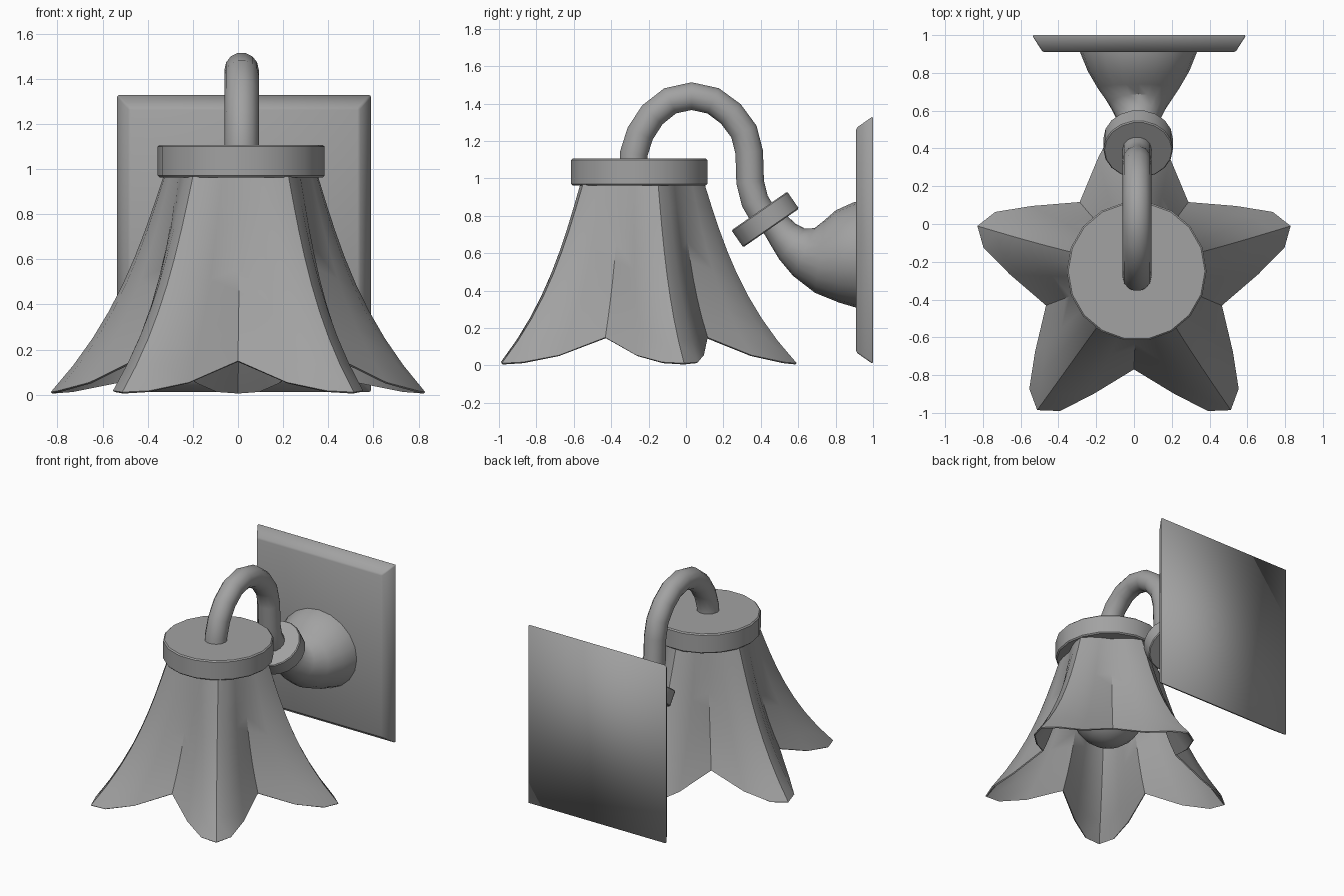
import bpy, bmesh
from math import sin, cos, pi, radians
from mathutils import Vector

if "Cube" in bpy.data.objects:
    bpy.data.objects.remove(bpy.data.objects["Cube"])

# dark grey finish shared by all parts
GREY = bpy.data.materials.new("dark_grey")
GREY.diffuse_color = (0.36, 0.36, 0.36, 1)
GREY.use_nodes = True
GREY.node_tree.nodes["Principled BSDF"].inputs["Base Color"].default_value = GREY.diffuse_color


def finish(name, bm, bevel=0.0, angle=35, thickness=0.0):
    if not thickness:
        bmesh.ops.recalc_face_normals(bm, faces=bm.faces[:])
    me = bpy.data.meshes.new(name)
    bm.to_mesh(me)
    bm.free()
    me.materials.append(GREY)
    ob = bpy.data.objects.new(name, me)
    bpy.context.collection.objects.link(ob)
    bpy.ops.object.select_all(action='DESELECT')
    ob.select_set(True)
    bpy.context.view_layer.objects.active = ob
    if thickness:
        mod = ob.modifiers.new("thickness", 'SOLIDIFY')
        mod.thickness = thickness
        mod.offset = -1
        bpy.ops.object.modifier_apply(modifier=mod.name)
    bpy.ops.object.shade_smooth_by_angle(angle=radians(angle))
    if bevel:
        mod = ob.modifiers.new("bevel", 'BEVEL')
        mod.width = bevel
        mod.segments = 1
    return ob


def loft(name, path, x, sides=16, x_scale=1.0, bevel=0.0):
    """Round sections swept along a (y, z, radius) path in the plane x."""
    bm = bmesh.new()
    rings = []
    for i, (y, z, r) in enumerate(path):
        a, b = path[max(i - 1, 0)], path[min(i + 1, len(path) - 1)]
        t = Vector((0, b[0] - a[0], b[1] - a[1])).normalized()
        side = Vector((x_scale, 0, 0))
        up = Vector((0, -t.z, t.y))
        c = Vector((x, y, z))
        rings.append([bm.verts.new(c + r * (cos(k * 2 * pi / sides) * side
                      + sin(k * 2 * pi / sides) * up)) for k in range(sides)])
    for p, q in zip(rings, rings[1:]):
        for k in range(sides):
            n = (k + 1) % sides
            bm.faces.new((p[k], p[n], q[n], q[k]))
    bm.faces.new(rings[0])
    bm.faces.new(rings[-1])
    return finish(name, bm, bevel)


# wall plate with a chamfered front
bm = bmesh.new()
bmesh.ops.create_cube(bm, size=1)
for v in bm.verts:
    front = v.co.y < 0
    v.co = (0.027 + v.co.x * (1.02 if front else 1.135),
            0.91 if front else 1.0,
            0.67 + v.co.z * (1.20 if front else 1.325))
finish("wall_plate", bm, bevel=0.008, angle=180)

# flared horn from the plate to the collar
loft("wall_horn", [(0.45, 0.79, 0.075), (0.485, 0.745, 0.079), (0.52, 0.70, 0.088),
                   (0.567, 0.65, 0.107), (0.63, 0.607, 0.14), (0.715, 0.583, 0.196),
                   (0.81, 0.583, 0.247), (0.91, 0.59, 0.284), (0.999, 0.59, 0.295)],
     0.024, 20, 1.09)

# tilted collar
loft("collar", [(0.392, 0.826, 0.184), (0.455, 0.735, 0.184)], 0.022, 18, bevel=0.006)

# hooked arm
arm = [(-0.28, 1.05), (-0.28, 1.13), (-0.245, 1.24), (-0.18, 1.34), (-0.085, 1.415),
       (0.03, 1.44), (0.145, 1.415), (0.24, 1.345), (0.31, 1.25), (0.338, 1.14),
       (0.343, 0.98), (0.368, 0.88), (0.43, 0.775)]
loft("hooked_arm", [(y, z, 0.076) for y, z in arm], 0.016, 14)

# cap over the shade
loft("shade_cap", [(-0.25, 0.963, 0.37), (-0.25, 1.107, 0.37)], 0.014, 18, bevel=0.008)

# bulb inside the shade
loft("bulb", [(-0.27, 0.98, 0.10), (-0.27, 0.84, 0.11)]
     + [(-0.27, 0.55 - 0.25 * cos(a), 0.25 * sin(a))
        for a in [pi * k / 12 for k in range(10, 0, -1)]]
     + [(-0.27, 0.301, 0.01)], 0.005, 18)

# five-petal flower shade: half petal rim as (outward, sideways, z)
half = [(0.872, 0.0, 0.012), (0.805, 0.10, 0.018), (0.63, 0.19, 0.055), (0.396, 0.288, 0.15)]
petal = [(u, -v, z) for u, v, z in half[:0:-1]] + half[:3]
R_TOP, Z_TOP, ROWS = 0.36, 0.968, 8
bm = bmesh.new()
grid = []
for i in range(ROWS + 1):
    s = i / ROWS
    f = 0.62 * s + 0.38 * s ** 3
    row = []
    for p in range(5):
        a = pi / 2 + p * 2 * pi / 5
        out, side = Vector((cos(a), sin(a), 0)), Vector((-sin(a), cos(a), 0))
        for u, v, z in petal:
            # the top is a bulged pentagon with its corners on the petal ridges
            w = abs(v) / 0.288
            tu = R_TOP * (1 - w ** 1.5 * sin(pi / 5) ** 2)
            tv = R_TOP * sin(pi / 5) * cos(pi / 5) * v / 0.288
            c = Vector((0.012, -0.26, 0)).lerp(Vector((0, -0.28, 0)), s)
            co = c + out * (tu + (u - tu) * f) + side * (tv + (v - tv) * f)
            co.z = Z_TOP + (z - Z_TOP) * s
            row.append(bm.verts.new(co))
    grid.append(row)
n = len(grid[0])
for p, q in zip(grid, grid[1:]):
    for k in range(n):
        m = (k + 1) % n
        bm.faces.new((p[k], q[k], q[m], p[m]))
finish("petal_shade", bm, thickness=0.01)
